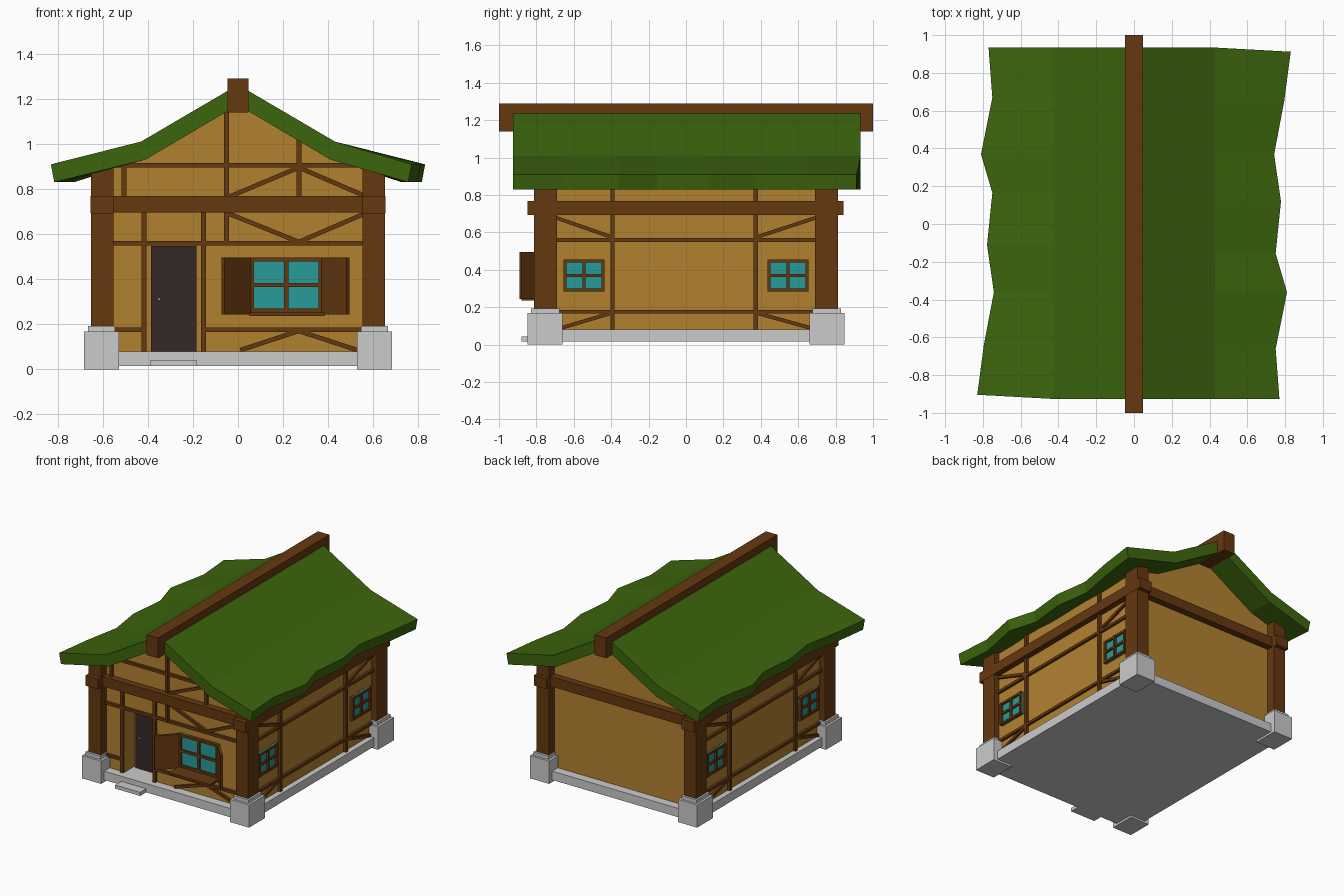
import bpy, bmesh, math
from mathutils import Vector

if "Cube" in bpy.data.objects:
    bpy.data.objects.remove(bpy.data.objects["Cube"])


def mat(name, rgb):
    m = bpy.data.materials.new(name)
    m.diffuse_color = (*rgb, 1)
    m.use_nodes = True
    m.node_tree.nodes["Principled BSDF"].inputs["Base Color"].default_value = m.diffuse_color
    return m


TAN = mat("plaster", (0.45, 0.22, 0.03))
WOOD = mat("timber", (0.13, 0.04, 0.005))
GREEN = mat("thatch", (0.045, 0.13, 0.004))
GLASS = mat("glass", (0.02, 0.33, 0.32))
DARK = mat("door", (0.035, 0.022, 0.02))

# Facade planes: (across, height, outward distance) -> world position
FRONT = lambda u, v, d: (u, -d, v)
BACK = lambda u, v, d: (u, d, v)
RIGHT = lambda u, v, d: (d, u, v)
LEFT = lambda u, v, d: (-d, u, v)


def loft(name, rings, material=None):
    """Closed solid through a series of equal-length rings."""
    bm = bmesh.new()
    vs = [[bm.verts.new(p) for p in r] for r in rings]
    n = len(rings[0])
    for a, b in zip(vs, vs[1:]):
        for i in range(n):
            j = (i + 1) % n
            bm.faces.new((a[i], a[j], b[j], b[i]))
    bm.faces.new(vs[0])
    bm.faces.new(vs[-1])
    bmesh.ops.recalc_face_normals(bm, faces=bm.faces)
    me = bpy.data.meshes.new(name)
    bm.to_mesh(me)
    bm.free()
    if material:
        me.materials.append(material)
    ob = bpy.data.objects.new(name, me)
    bpy.context.collection.objects.link(ob)
    return ob


def prism(name, face, pts, d0, d1, material=None):
    return loft(name, [[face(u, v, d) for u, v in pts] for d in (d0, d1)], material)


def panel(name, face, u0, u1, v0, v1, d0, d1, material=None):
    return prism(name, face, [(u0, v0), (u1, v0), (u1, v1), (u0, v1)], d0, d1, material)


def brace(name, face, p, q, d0, d1, w=0.02):
    p, q = Vector(p), Vector(q)
    t = (q - p).normalized()
    n = Vector((-t.y, t.x)) * w / 2
    prism(name, face, [p - n, q - n, q + n, p + n], d0, d1, WOOD)


def window(name, face, u0, u1, v0, v1, d, bar):
    panel(name + "_glass", face, u0, u1, v0, v1, d - 0.03, d + 0.01, GLASS)
    um, vm = (u0 + u1) / 2, (v0 + v1) / 2
    for u in (u0 + bar / 2, um, u1 - bar / 2):
        panel(name + "_upright", face, u - bar / 2, u + bar / 2, v0, v1, d - 0.03, d + 0.025, WOOD)
    for v in (v0 + bar / 2, vm, v1 - bar / 2):
        panel(name + "_crossbar", face, u0, u1, v - bar / 2, v + bar / 2, d - 0.03, d + 0.023, WOOD)


WX, WY = 0.61, 0.745   # wall surfaces

# Foundation and door step
panel("foundation", FRONT, -0.65, 0.65, 0.015, 0.08, -0.81, 0.81)
panel("door_step", FRONT, -0.388, -0.184, 0.015, 0.042, 0.78, 0.88)

# Corner posts on stone feet
for sx in (-1, 1):
    for f in (FRONT, BACK):
        for name, x0, x1, y0, y1, z0, z1, m in (
                ("stone_foot", 0.527, 0.683, 0.66, 0.847, 0, 0.168, None),
                ("stone_foot_cap", 0.545, 0.666, 0.677, 0.83, 0.16, 0.193, None),
                ("corner_post", 0.553, 0.652, 0.69, 0.813, 0.19, 0.9, WOOD)):
            panel(name, f, sx * x0, sx * x1, z0, z1, y0, y1, m)

# Plastered house body with gables and a cut-in doorway
half = [(WX, 0.08), (WX, 0.91), (0.41, 0.96), (0, 1.2)]
walls = prism("walls", FRONT, half + [(-u, v) for u, v in reversed(half[:3])], -WY, WY, TAN)
cutter = panel("doorway_cutter", FRONT, -0.405, -0.165, 0.06, 0.555, 0.63, 0.9, TAN)
cutter.hide_render = True
cutter.hide_viewport = True
cut = walls.modifiers.new("doorway", 'BOOLEAN')
cut.operation = 'DIFFERENCE'
cut.solver = 'EXACT'
cut.object = cutter

# Main beams
for f in (FRONT, BACK):
    panel("cross_beam", f, -0.56, 0.56, 0.695, 0.768, 0.70, 0.795, WOOD)
for f in (LEFT, RIGHT):
    panel("side_beam", f, -0.847, 0.842, 0.692, 0.768, 0.552, 0.654, WOOD)
panel("ridge_beam", FRONT, -0.047, 0.047, 1.14, 1.29, -1, 1, WOOD)

# Front half-timbering
d0, d1 = WY - 0.02, WY + 0.02
for u, v0, v1 in ((-0.506, 0.76, 0.91), (-0.417, 0.08, 0.7), (-0.152, 0.08, 0.7),
                  (-0.05, 0.55, 1.16), (0.27, 0.76, 1.03)):
    panel("front_stud", FRONT, u - 0.011, u + 0.011, v0, v1, d0, d1, WOOD)
for u0, u1, v in ((-0.56, -0.42, 0.175), (-0.15, 0.56, 0.175), (-0.56, 0.56, 0.559), (-0.56, 0.56, 0.905)):
    panel("front_rail", FRONT, u0, u1, v - 0.01, v + 0.01, d0, d1 - 0.002, WOOD)
for path in ([(-0.04, 0.765), (0.27, 0.895), (0.56, 0.77)],
             [(-0.04, 0.69), (0.27, 0.565), (0.56, 0.69)],
             [(0.01, 0.085), (0.27, 0.17), (0.53, 0.085)]):
    for p, q in zip(path, path[1:]):
        brace("front_brace", FRONT, p, q, d0, d1 - 0.004)

# Side half-timbering and windows
d0, d1 = WX - 0.02, WX + 0.02
for f in (LEFT, RIGHT):
    for v in (0.175, 0.559):
        panel("side_rail", f, -0.7, 0.7, v - 0.01, v + 0.01, d0, d1 - 0.002, WOOD)
    for s, u in ((-1, 0.393), (1, 0.373)):
        panel("side_stud", f, s * u - 0.011, s * u + 0.011, 0.08, 0.89, d0, d1, WOOD)
        brace("side_brace", f, (s * 0.7, 0.68), (s * u, 0.573), d0, d1 - 0.004)
        brace("side_brace", f, (s * 0.68, 0.085), (s * u, 0.17), d0, d1 - 0.004)
        a, b = sorted((s * 0.655, s * 0.435))
        window("side_window", f, a, b, 0.284, 0.454, WX, 0.016)

# Door with knob
panel("door", FRONT, -0.385, -0.185, 0.08, 0.547, 0.6, 0.645, DARK)
bpy.ops.mesh.primitive_uv_sphere_add(segments=8, ring_count=6, radius=0.008, location=(-0.35, -0.652, 0.31))
bpy.context.object.name = "door_knob"

# Front window with sill and open shutters
window("front_window", FRONT, 0.052, 0.376, 0.25, 0.497, WY, 0.019)
panel("window_sill", FRONT, 0.05, 0.385, 0.236, 0.252, WY - 0.02, 0.88, WOOD)
for hinge, tip in ((0.052, -0.067), (0.376, 0.487)):
    a, b = Vector((hinge, -0.765)), Vector((tip, -0.885))
    n = (b - a).normalized().orthogonal() * 0.009
    loft("shutter", [[(p.x, p.y, z) for p in (a - n, b - n, b + n, a + n)] for z in (0.243, 0.495)], WOOD)

# Bent roof halves with a ragged eave, each the other turned half round
eave = [(0.77, 0.93), (0.75, 0.665), (0.81, 0.365), (0.75, 0.16), (0.778, -0.115),
        (0.742, -0.365), (0.795, -0.645), (0.83, -0.908)]
for s in (-1, 1):
    rings = []
    for x, y in eave:
        ym = -0.93 if y < -0.9 else y
        ring = [(0, ym, 1.262), (0.43, ym, 1.01), (x, y, 0.909),
                (x - 0.015, y, 0.83), (0.41, ym, 0.93), (0, ym, 1.172)]
        rings.append([(s * px, -s * py + 0.004, pz) for px, py, pz in ring])
    if s < 0:
        name = "left_roof"
    else:
        name = "right_roof"
    loft(name, rings, GREEN)
